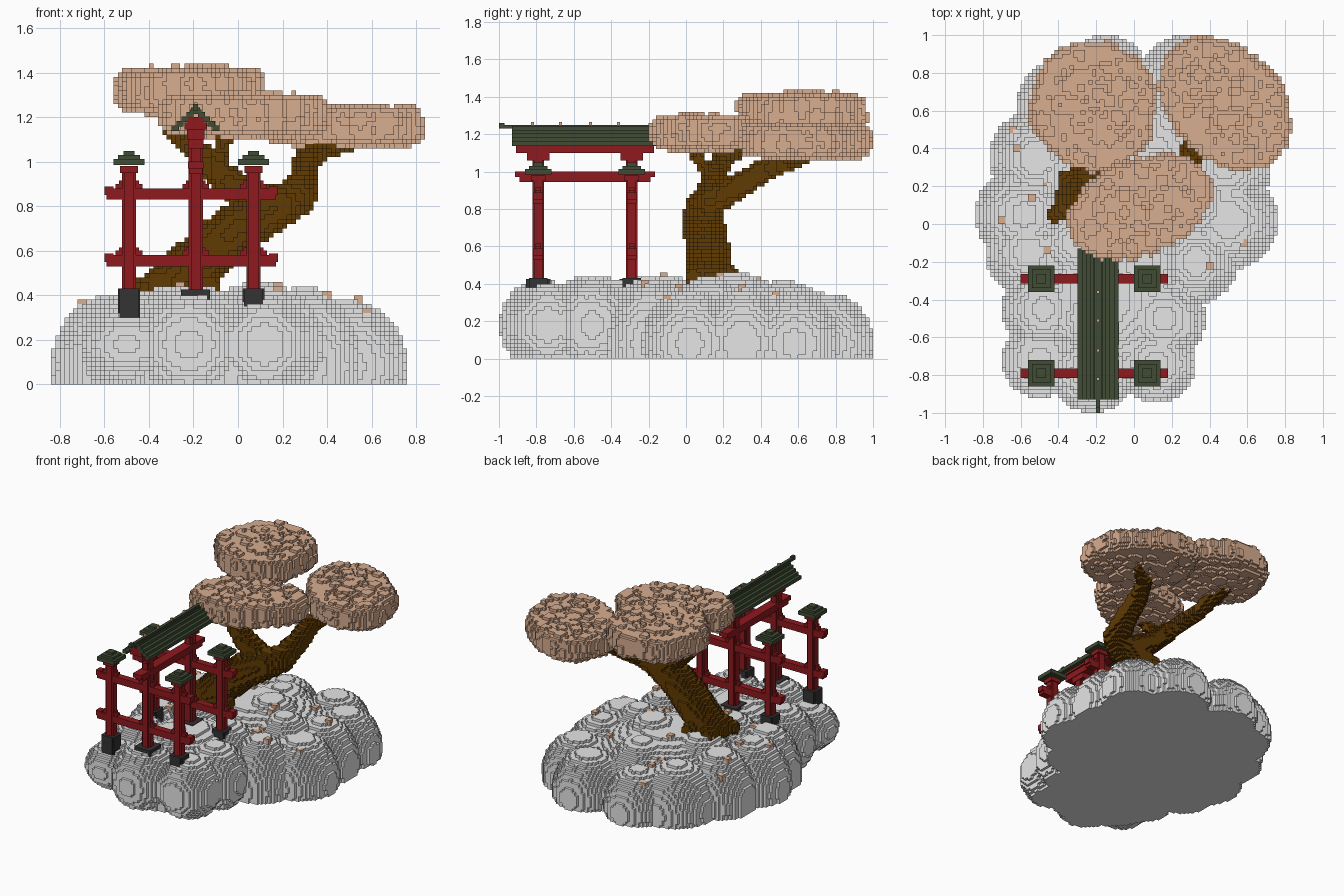
import bpy, bmesh, math, random
from mathutils import Vector, Matrix

if "Cube" in bpy.data.objects:
    bpy.data.objects.remove(bpy.data.objects["Cube"])

random.seed(4)
S = 0.02  # voxel size


def material(name, rgb):
    m = bpy.data.materials.new(name)
    m.diffuse_color = (*rgb, 1)
    m.use_nodes = True
    m.node_tree.nodes["Principled BSDF"].inputs["Base Color"].default_value = m.diffuse_color
    return m


GREY = material("cloud grey", (0.79, 0.79, 0.79))
PINK = material("blossom pink", (0.69, 0.42, 0.28))
BROWN = material("bark brown", (0.115, 0.043, 0.001))
RED = material("gate red", (0.27, 0.010, 0.013))
GREEN = material("roof green", (0.05, 0.072, 0.034))
BLACK = material("footing black", (0.033, 0.033, 0.033))


def add_object(name, mesh, mat):
    mesh.materials.append(mat)
    ob = bpy.data.objects.new(name, mesh)
    bpy.context.collection.objects.link(ob)
    return ob


# ---------- voxel helpers ----------
def ellipsoid(cells, c, r):
    lo = [math.floor((c[k] - r[k]) / S) for k in range(3)]
    hi = [math.ceil((c[k] + r[k]) / S) for k in range(3)]
    for i in range(lo[0], hi[0] + 1):
        dx = (((i + .5) * S - c[0]) / r[0]) ** 2
        for j in range(lo[1], hi[1] + 1):
            dy = dx + (((j + .5) * S - c[1]) / r[1]) ** 2
            if dy > 1:
                continue
            for k in range(max(lo[2], 0), hi[2] + 1):
                if dy + (((k + .5) * S - c[2]) / r[2]) ** 2 <= 1:
                    cells.add((i, j, k))


def limb(cells, points):
    """Tapered limb through (x, y, z, radius) points."""
    for a, b in zip(points, points[1:]):
        a, b = Vector(a), Vector(b)
        n = max(2, int((b - a).length / 0.02))
        for t in range(n + 1):
            p = a.lerp(b, t / n)
            ellipsoid(cells, p[:3], (p[3],) * 3)


# outward direction and the face corners, counter-clockwise from outside
SIDES = []
for axis in range(3):
    u, v = (axis + 1) % 3, (axis + 2) % 3
    for sign in (0, 1):
        ring = [(0, 0), (1, 0), (1, 1), (0, 1)]
        corners = []
        for p, q in (ring if sign else ring[::-1]):
            c = [0, 0, 0]
            c[axis], c[u], c[v] = sign, p, q
            corners.append(tuple(c))
        d = [0, 0, 0]
        d[axis] = 2 * sign - 1
        SIDES.append((d, corners))


def voxel_object(name, cells, mat):
    index, faces = {}, []
    for i, j, k in cells:
        for d, corners in SIDES:
            if (i + d[0], j + d[1], k + d[2]) not in cells:
                faces.append([index.setdefault((i + a, j + b, k + c), len(index))
                              for a, b, c in corners])
    mesh = bpy.data.meshes.new(name)
    mesh.from_pydata([(x * S, y * S, z * S) for x, y, z in index], [], faces)
    return add_object(name, mesh, mat)


def box_object(name, boxes, mat):
    """boxes: (centre x, y, bottom z, size x, y, z)."""
    bm = bmesh.new()
    for x, y, z, sx, sy, sz in boxes:
        m = Matrix.Translation((x, y, z + sz / 2)) @ Matrix.Diagonal((sx, sy, sz, 1))
        bmesh.ops.create_cube(bm, size=1, matrix=m)
    mesh = bpy.data.meshes.new(name)
    bm.to_mesh(mesh)
    bm.free()
    return add_object(name, mesh, mat)


# ---------- cloud: puffs given as x, y, radius, top ----------
PUFFS = [
    (-.50, -.72, .20, .34), (-.22, -.77, .23, .42), (.12, -.74, .21, .40),
    (-.48, -.45, .22, .42), (-.20, -.50, .25, .45), (.16, -.50, .22, .42),
    (.26, -.56, .11, .38), (-.56, -.15, .23, .41), (-.58, .05, .26, .40),
    (-.52, .35, .25, .41), (-.36, .62, .26, .38), (-.15, .77, .23, .34),
    (.27, .76, .24, .35), (.48, .58, .24, .35), (.48, .30, .25, .38),
    (.50, .02, .26, .37), (.33, -.20, .22, .41), (-.30, -.10, .25, .45),
    (.10, .25, .28, .47), (.05, -.20, .25, .44), (-.30, .25, .28, .45),
    (.0, .52, .28, .42), (.30, .12, .25, .44)]
cloud = set()
for x, y, r, top in PUFFS:
    z = 0.18 if y < -0.3 else 0.08
    ellipsoid(cloud, (x, y, z), (r, r, top - z))
ellipsoid(cloud, (-.03, .25, 0), (.64, .64, .43))
ellipsoid(cloud, (-.15, -.38, 0), (.46, .50, .43))
voxel_object("cloud_base", cloud, GREY)

# ---------- tree ----------
tree = set()
limb(tree, [(-.30, .13, .44, .12), (-.17, .12, .56, .12), (-.02, .10, .69, .115),
            (.18, .09, .80, .10), (.27, .13, .84, .085)])
limb(tree, [(.27, .15, .85, .08), (.30, .28, .92, .07), (.31, .42, 1.01, .06),
            (.37, .55, 1.05, .045), (.50, .65, 1.07, .03)])          # right branch
limb(tree, [(.12, .12, .81, .08), (-.03, .13, .90, .07), (-.12, .15, .98, .06),
            (-.21, .20, 1.07, .055), (-.30, .33, 1.16, .05),
            (-.32, .60, 1.24, .04)])                                # left branch
limb(tree, [(-.10, .14, .98, .05), (-.08, .08, 1.05, .035), (-.05, .03, 1.13, .035)])
for x, y in ((-.42, .05), (-.36, .24), (-.20, .24), (-.12, .04)):   # roots
    limb(tree, [(-.27, .13, .50, .08), (x, y, .44, .045)])
voxel_object("tree_trunk", tree, BROWN)


# ---------- blossom pads: lumpy tilted discs ----------
def blossom_pad(name, centre, half, turn, z_low, z_high):
    cells, mid, thick = set(), (z_low + z_high) / 2, (z_high - z_low) / 2
    rot = Matrix.Rotation(math.radians(turn), 2)
    ball, step = 0.07, 0.1

    def lump(p, lift):
        q = rot @ p
        r = ball * random.uniform(.8, 1.05)
        h = lift * random.uniform(.75, 1.05)
        ellipsoid(cells, (centre[0] + q.x, centre[1] + q.y, mid + h), (r, r, r))

    # solid core as a ring of flat ellipsoids
    for t in range(0, 360, 30):
        a, w = math.radians(t), min(half) * .52
        d = rot @ Vector((math.cos(a) * half[0] * .4, math.sin(a) * half[1] * .4))
        ellipsoid(cells, (centre[0] + d.x, centre[1] + d.y, mid), (w, w, thick - .04))
    # lumps over the top and the underside
    for a in range(-6, 7):
        for b in range(-6, 7):
            p = Vector(((a + .5 * (b % 2)) * step + random.uniform(-.025, .025),
                        b * step * .87 + random.uniform(-.025, .025)))
            f = math.hypot(p.x / (half[0] - ball), p.y / (half[1] - ball))
            if f <= 1:
                rise = (thick - ball) * math.sqrt(max(0.1, 1 - f ** 3))
                lump(p, rise)
                lump(p, -rise)
                lump(p, 0)
    # rim of lumps
    n = int(sum(half) * math.pi / step * 1.1)
    for k in range(n):
        t = 2 * math.pi * k / n
        p = Vector((math.cos(t) * (half[0] - ball), math.sin(t) * (half[1] - ball)))
        p *= random.uniform(.93, 1.0)
        for lift in (-.2, .3):
            lump(p, lift * thick)
    voxel_object(name, cells, PINK)


blossom_pad("blossom_left", (-.215, .625), (.355, .365), 0, 1.19, 1.44)
blossom_pad("blossom_right", (.485, .64), (.415, .315), -45, 1.05, 1.27)
blossom_pad("blossom_front", (.03, .09), (.42, .27), 22, 1.09, 1.32)

# ---------- gate ----------
ROWS = (-.79, -.29)
SIDE_X, MAIN_X = (-.49, .07), -.19
red, green, black = [], [], []


def post(x, y, z0, z1):
    red.append((x, y, z0, .064, .044, z1 - z0))
    red.append((x, y, z0, .044, .064, z1 - z0))


for y in ROWS:
    post(MAIN_X, y, .40, 1.12)
    black.append((MAIN_X, y, .38, .13, .13, .045))
    red.append((MAIN_X, y, 1.06, .07, .12, .04))
    for x in SIDE_X:
        post(x, y, .40, .98)
        depth = .28 if x < 0 else .35
        black.append((x, y, depth, .085, .10, .43 - depth))
        black.append((x, y, depth + .02, .10, .085, .41 - depth))
        red.append((x, y, .95, .08, .08, .03))
        # stepped post caps
        for w, z, h in ((.14, .985, .028), (.10, 1.013, .017), (.05, 1.03, .018)):
            green.append((x, y, z, w, w, h))
    for z in (.53, .83):
        # cross ties with raised ends and wedges beside each post
        red.append((-.21, y, z, .76, .05, .05))
        for x in (-.58, .16):
            red.append((x, y, z + .02, .04, .05, .038))
        for x in (MAIN_X, *SIDE_X):
            for side in (-1, 1):
                red.append((x + side * .045, y, z + .05, .03, .03, .02))
                red.append((x + side * .037, y, z + .07, .015, .03, .015))

# long lintels between the main posts
red += [(MAIN_X, -.54, .945, .06, .70, .03), (MAIN_X, -.54, .97, .07, .75, .03),
        (MAIN_X, -.54, 1.10, .08, .74, .045), (MAIN_X, -.54, 1.145, .10, .78, .03),
        (MAIN_X, -.54, 1.175, .07, .78, .025)]

# stepped gable roof with a ridge
for k in range(5):
    w = .108 - k * .022
    for side in (-1, 1):
        green.append((MAIN_X + side * (w - .016), -.53, 1.137 + k * .02, .032, .80, .026))
green += [(MAIN_X, -.53, 1.215, .05, .80, .02), (MAIN_X, -.55, 1.23, .022, .90, .02),
          (MAIN_X, -.985, 1.245, .022, .03, .015), (MAIN_X, -.115, 1.245, .022, .03, .015)]

box_object("gate_frame", red, RED)
box_object("gate_roof", green, GREEN)
box_object("gate_footings", black, BLACK)

# ---------- fallen petals ----------
top = {}
for i, j, k in cloud:
    top[i, j] = max(top.get((i, j), 0), k)
columns = sorted(c for c in top if c[1] > -14 and top[c] > 12)
petals = set()
for i, j in random.sample(columns, 20):
    k = top[i, j] + 1
    petals.update({(i, j, k), (i + 1, j, k), (i, j + 1, k), (i + 1, j + 1, k),
                   (i, j, k - 1), (i + 1, j, k - 1), (i, j + 1, k - 1)})
voxel_object("fallen_petals", petals - cloud - tree, PINK)
box_object("roof_petals", [(MAIN_X, y, 1.25, .016, .016, .016)
                           for y in (-.82, -.67, -.51, -.36)], PINK)
